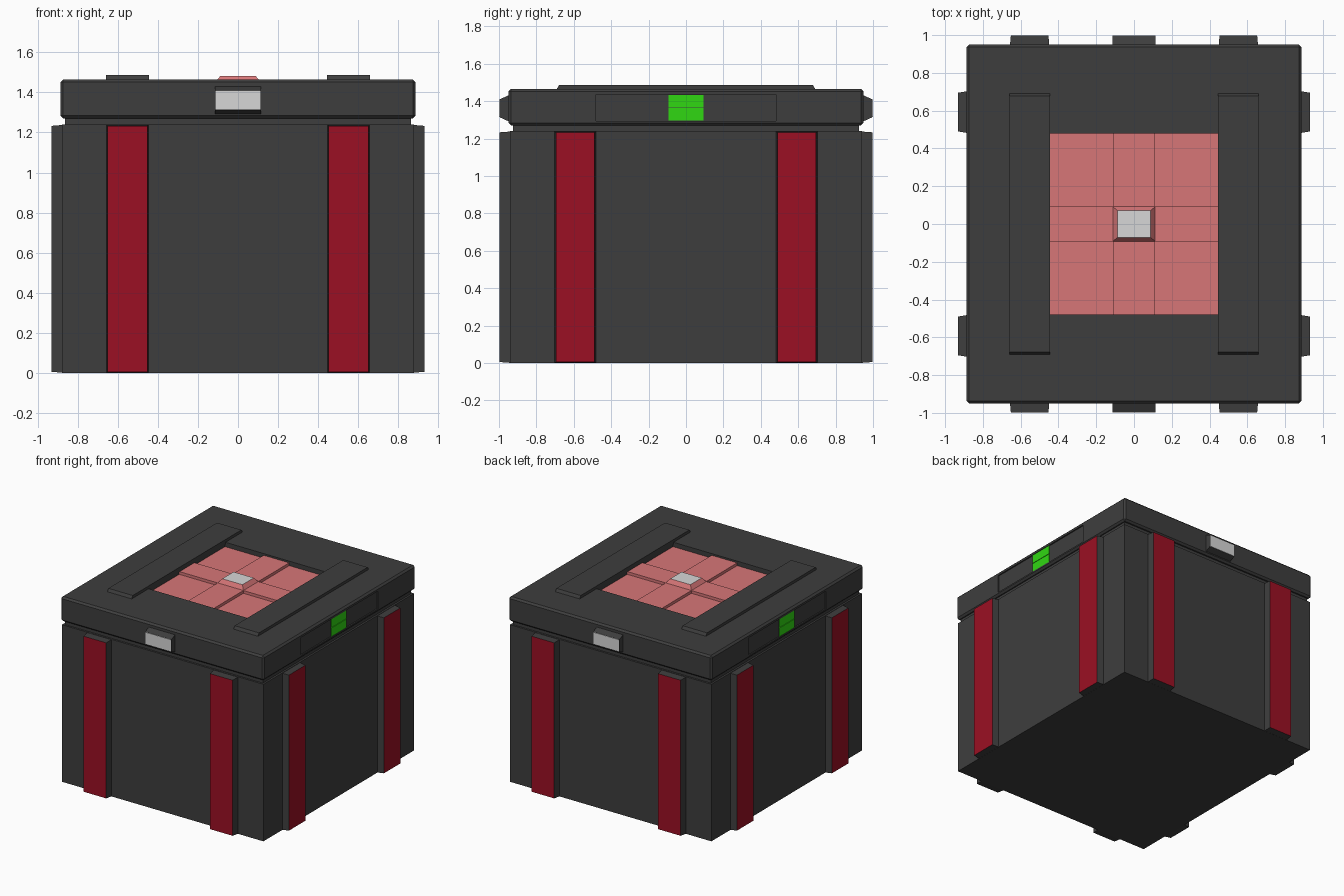
import bpy, bmesh
from mathutils import Vector

if "Cube" in bpy.data.objects:
    bpy.data.objects.remove(bpy.data.objects["Cube"])


def material(name, rgb):
    m = bpy.data.materials.new(name)
    m.diffuse_color = (*rgb, 1)
    m.use_nodes = True
    m.node_tree.nodes["Principled BSDF"].inputs["Base Color"].default_value = m.diffuse_color
    return m


GREY = material("dark grey", (0.048, 0.048, 0.048))
RED = material("deep red", (0.33, 0.005, 0.017))
PINK = material("pale red", (0.68, 0.18, 0.185))
WHITE = material("light grey", (0.68, 0.68, 0.68))
GREEN = material("bright green", (0.03, 0.68, 0.006))


def block(name, lo, hi, mat, face=None, taper=(0, 0, 0), face_mat=None, bevel=0):
    """Box from lo to hi; the side 'face' (axis, sign) may be narrowed and recoloured."""
    bm = bmesh.new()
    bmesh.ops.create_cube(bm, size=1)
    lo, hi = Vector(lo), Vector(hi)
    mid, size = (lo + hi) / 2, hi - lo
    for v in bm.verts:
        sign = [1 if c > 0 else -1 for c in v.co]
        outer = face and sign[face[0]] == face[1]
        for i in range(3):
            v.co[i] = mid[i] + sign[i] * (size[i] / 2 - (taper[i] if outer else 0))
    if bevel:
        bmesh.ops.bevel(bm, geom=bm.edges[:], offset=bevel, segments=1, affect='EDGES')
    bm.normal_update()
    if face_mat:
        for f in bm.faces:
            f.material_index = int(f.normal[face[0]] * face[1] > 0.99)
    me = bpy.data.meshes.new(name)
    bm.to_mesh(me)
    bm.free()
    me.materials.append(mat)
    if face_mat:
        me.materials.append(face_mat)
    ob = bpy.data.objects.new(name, me)
    bpy.context.collection.objects.link(ob)
    return ob


def cut(target, cutter):
    mod = target.modifiers.new("recess", 'BOOLEAN')
    mod.operation, mod.solver, mod.object = 'DIFFERENCE', 'EXACT', cutter
    cutter.hide_render = True
    cutter.hide_viewport = True


# Crate body and the neck below the lid
block("body", (-.88, -.94, 0), (.88, .94, 1.24), GREY)
block("neck", (-.865, -.925, 1.23), (.865, .925, 1.28), GREY)

# Lid with a shallow square well on top and a shallow slot on each side
lid = block("lid", (-.887, -.95, 1.27), (.887, .95, 1.465), GREY, bevel=.014)
cut(lid, block("well_cutter", (-.45, -.48, 1.425), (.45, .48, 1.6), GREY))

for s, side in ((-1, "left"), (1, "right")):
    # Side slot with a split green light
    xa, xb = sorted((s * .877, s * 1.0))
    cut(lid, block(side + "_slot_cutter", (xa, -.48, 1.295), (xb, .48, 1.435), GREY))
    xa, xb = sorted((s * .87, s * .884))
    for part, z0, z1 in (("lower", 1.296, 1.363), ("upper", 1.367, 1.434)):
        block(f"{side}_{part}_light", (xa, -.093, z0), (xb, .093, z1), GREEN)

    # Raised bar on the lid with sloped ends
    xa, xb = sorted((s * .445, s * .658))
    block(side + "_lid_bar", (xa, -.70, 1.45), (xb, .70, 1.487), GREY,
          (2, 1), (0, .022, 0))

    # Tapered latch with a pale face, front and back
    end = "front" if s < 0 else "back"
    ya, yb = sorted((s * .94, s * .995))
    block(end + "_latch", (-.115, ya, 1.288), (.115, yb, 1.435), GREY,
          (1, s), (0, 0, .025))
    ya, yb = sorted((s * .99, s * .999))
    block(end + "_latch_plate", (-.113, ya, 1.314), (.113, yb, 1.409), WHITE)

    # Upright ribs with red outer faces, two on every wall
    for t in (-1, 1):
        xa, xb = sorted((t * .447, t * .658))
        ya, yb = sorted((s * .93, s * .998))
        block(f"{end}_rib", (xa, ya, 0), (xb, yb, 1.238), GREY,
              (1, s), (.006, 0, .005), RED)
        ya, yb = sorted((t * .48, t * .705))
        xa, xb = sorted((s * .87, s * .932))
        block(f"{side}_rib", (xa, ya, 0), (xb, yb, 1.238), GREY,
              (0, s), (0, .01, .005), RED)

# Pale red panel in the well, raised cross strips and centre button
block("well_panel", (-.449, -.479, 1.41), (.449, .479, 1.43), PINK)
block("cross_strip_x", (-.449, -.093, 1.42), (.449, .093, 1.452), PINK)
block("cross_strip_y", (-.112, -.479, 1.42), (.112, .479, 1.452), PINK)
block("centre_button", (-.113, -.093, 1.451), (.113, .093, 1.483), PINK,
      (2, 1), (.025, .022, 0), WHITE)
